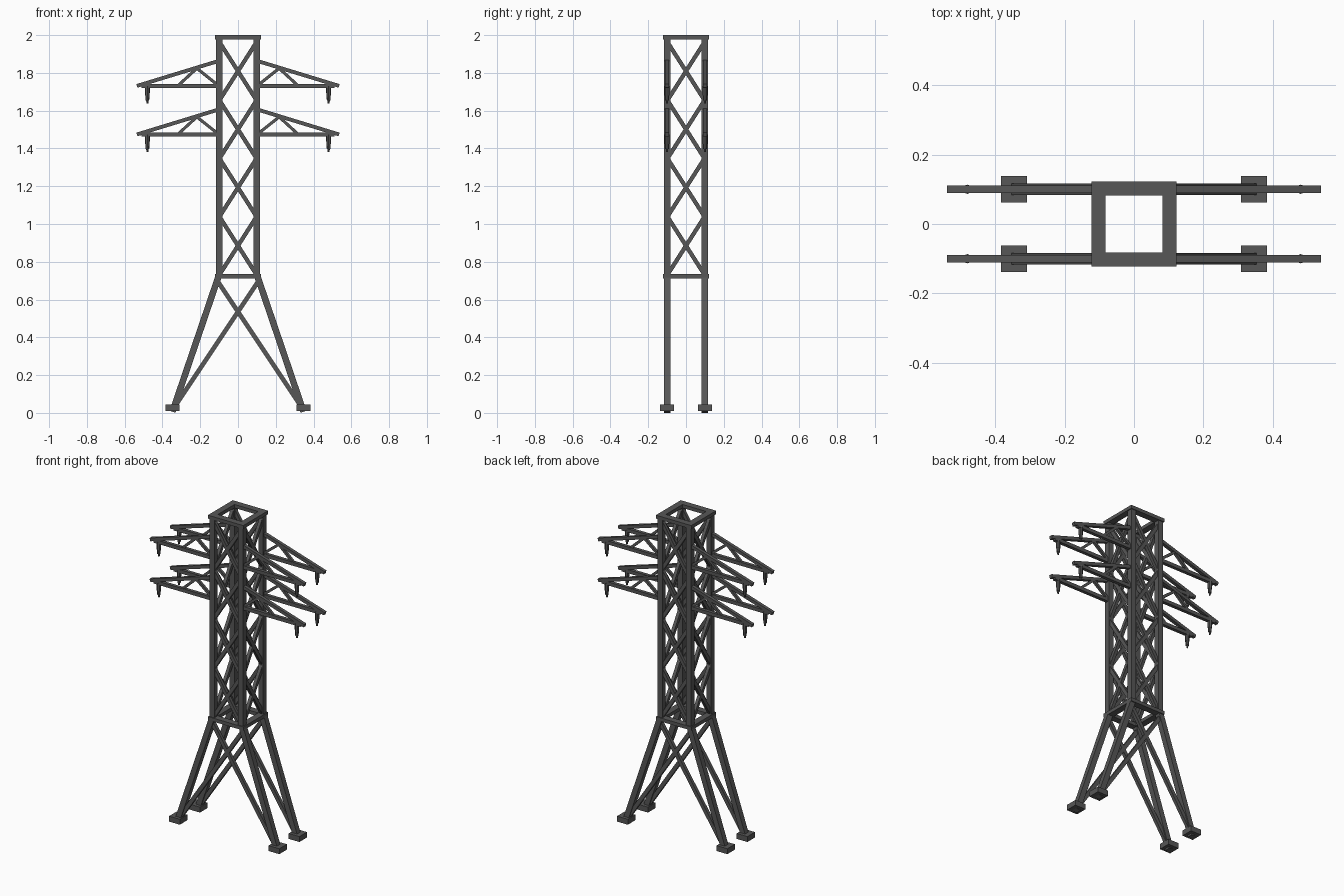
import bpy
import bmesh
from mathutils import Matrix, Vector

cube = bpy.data.objects.get("Cube")
if cube:
    bpy.data.objects.remove(cube, do_unlink=True)

steel = bpy.data.materials.new("dark_grey_steel")
steel.use_nodes = True
colour = (0.095, 0.095, 0.095, 1)
steel.diffuse_color = colour
steel.node_tree.nodes["Principled BSDF"].inputs["Base Color"].default_value = colour

SIGNS = (-1, 1)
POST = 0.1          # post centre offset in x and y
RING_Z = 0.723      # top of the splayed legs
PANEL = 0.308       # height of one lattice panel


def finish(name, bm):
    mesh = bpy.data.meshes.new(name)
    bm.to_mesh(mesh)
    bm.free()
    mesh.materials.append(steel)
    obj = bpy.data.objects.new(name, mesh)
    bpy.context.collection.objects.link(obj)
    return obj


def bar(bm, a, b, width, depth, normal=(0, 1, 0)):
    """Box beam from a to b; depth is measured along the normal."""
    a, b, n = Vector(a), Vector(b), Vector(normal)
    along = (b - a).normalized()
    side = n.cross(along).normalized()
    n = along.cross(side)
    frame = Matrix((side, n, along)).transposed().to_4x4()
    size = Matrix.Diagonal((width, depth, (b - a).length, 1))
    bmesh.ops.create_cube(bm, size=1, matrix=Matrix.Translation((a + b) / 2) @ frame @ size)


def cone(bm, x, y, top, bottom, r_top, r_bottom):
    bmesh.ops.create_cone(bm, cap_ends=True, segments=8, radius1=r_bottom, radius2=r_top,
                          depth=top - bottom,
                          matrix=Matrix.Translation((x, y, (top + bottom) / 2)))


# Vertical posts, splayed legs and foot pads
posts, legs, feet = bmesh.new(), bmesh.new(), bmesh.new()
for sx in SIGNS:
    for sy in SIGNS:
        y = sy * POST
        bar(posts, (sx * POST, y, RING_Z), (sx * POST, y, 1.985), 0.034, 0.034)
        bar(legs, (sx * 0.103, y, RING_Z), (sx * 0.347, y, 0.006), 0.034, 0.034)
        bar(feet, (sx * 0.346, y, 0.01), (sx * 0.346, y, 0.044), 0.075, 0.075)
finish("tower_posts", posts)
finish("splayed_legs", legs)
finish("foot_pads", feet)

# Square ring frames at the waist and top
for name, z in (("waist_ring", RING_Z), ("top_ring", 1.989)):
    bm = bmesh.new()
    for s in SIGNS:
        bar(bm, (-0.123, s * 0.1025, z), (0.123, s * 0.1025, z), 0.022, 0.041)
        bar(bm, (s * 0.1025, -0.082, z), (s * 0.1025, 0.082, z), 0.022, 0.041, (1, 0, 0))
    finish(name, bm)

# Crossed lattice braces on all four tower faces
lattice = bmesh.new()
for i in range(4):
    middle = 0.885 + i * PANEL
    for face in SIGNS:
        for d in SIGNS:
            low, high = middle - d * 0.157, middle + d * 0.157
            c = face * POST
            bar(lattice, (-POST, c, low), (POST, c, high), 0.022, 0.02)
            bar(lattice, (c, -POST, low), (c, POST, high), 0.022, 0.02, (1, 0, 0))
finish("lattice_braces", lattice)

# Long crossed braces between the splayed legs, front and back
braces = bmesh.new()
for sy in SIGNS:
    for sx in SIGNS:
        bar(braces, (-sx * 0.103, sy * POST, 0.69), (sx * 0.337, sy * POST, 0.03), 0.024, 0.02)
finish("leg_braces", braces)

# Cross-arms with webs, and the hanging insulators
for level, z in (("lower", 1.473), ("upper", 1.73)):
    arms, insulators = bmesh.new(), bmesh.new()
    for sx in SIGNS:
        for sy in SIGNS:
            y = sy * POST

            def strut(x1, z1, x2, z2, width, depth):
                bar(arms, (sx * x1, y, z + z1), (sx * x2, y, z + z2), width, depth)

            strut(0.1, 0, 0.51, 0, 0.022, 0.021)
            strut(0.1, 0.134, 0.535, 0.001, 0.02, 0.021)
            strut(0.11, 0.008, 0.218, 0.094, 0.016, 0.016)
            strut(0.218, 0.094, 0.315, 0.005, 0.016, 0.016)
            x = sx * 0.48
            cone(insulators, x, y, z, z - 0.05, 0.0135, 0.0125)
            cone(insulators, x, y, z - 0.05, z - 0.076, 0.011, 0.01)
            cone(insulators, x, y, z - 0.076, z - 0.092, 0.006, 0.005)
    finish(level + "_cross_arms", arms)
    finish(level + "_insulators", insulators)
